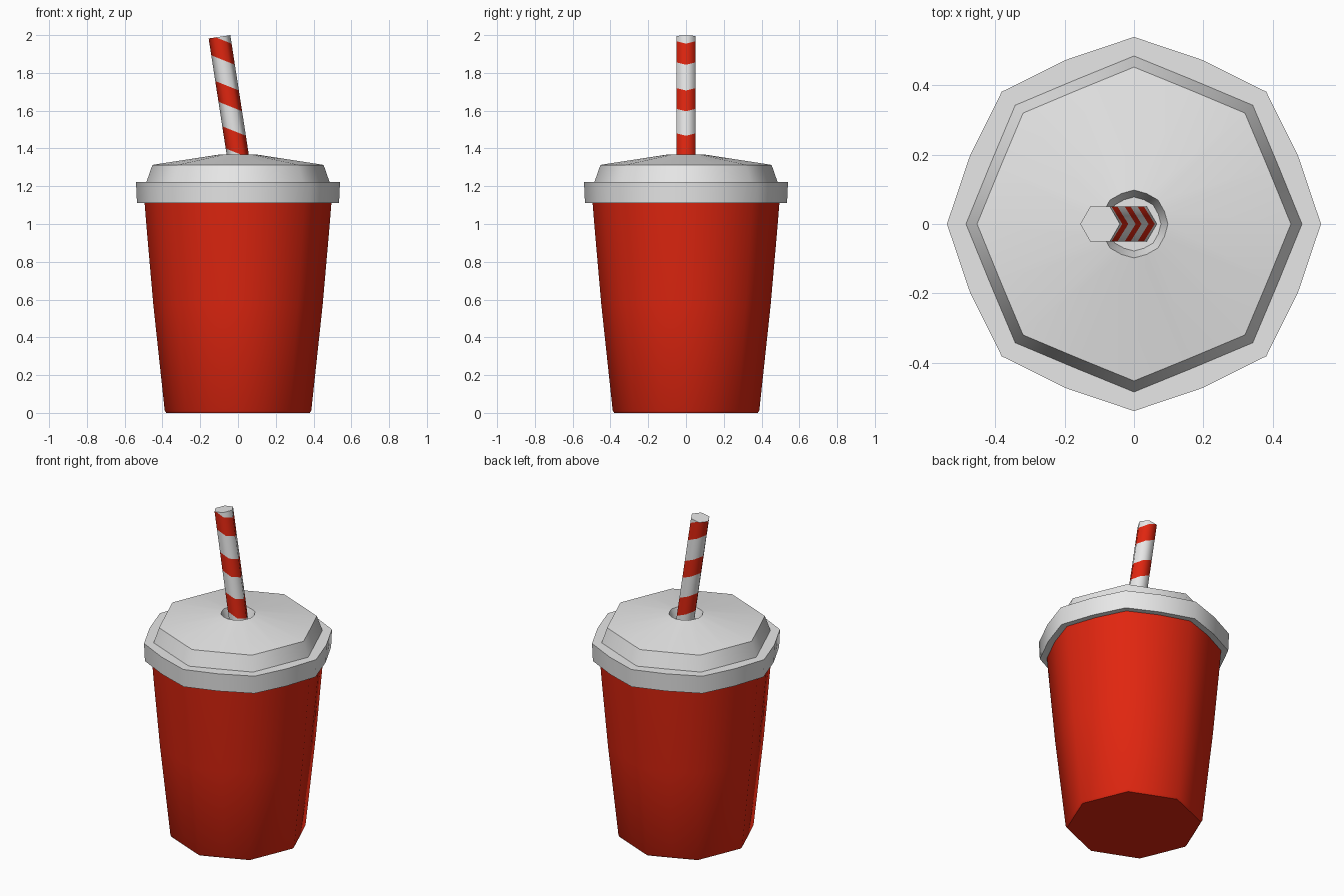
import bpy, bmesh, math
from mathutils import Vector, Matrix

default = bpy.data.objects.get("Cube")
if default:
    bpy.data.objects.remove(default)


def make_material(name, rgb):
    mat = bpy.data.materials.new(name)
    mat.use_nodes = True
    mat.diffuse_color = (*rgb, 1)
    mat.node_tree.nodes["Principled BSDF"].inputs["Base Color"].default_value = (*rgb, 1)
    return mat


red = make_material("bright red", (0.75, 0.019, 0.005))
white = make_material("off white", (0.8, 0.8, 0.8))


def finish(name, bm, materials, angle=50):
    bmesh.ops.recalc_face_normals(bm, faces=bm.faces)
    mesh = bpy.data.meshes.new(name)
    bm.to_mesh(mesh)
    bm.free()
    for mat in materials:
        mesh.materials.append(mat)
    obj = bpy.data.objects.new(name, mesh)
    bpy.context.collection.objects.link(obj)
    bpy.ops.object.select_all(action='DESELECT')
    obj.select_set(True)
    bpy.context.view_layer.objects.active = obj
    bpy.ops.object.shade_smooth_by_angle(angle=math.radians(angle))
    return obj


def faceted_lathe(name, profile, mat):
    """Stack 16-point rings of (radius, z, radius factor between corners)."""
    bm = bmesh.new()
    rings = []
    for radius, z, mid in profile:
        ring = []
        for i in range(16):
            r = radius * (mid if i % 2 else 1)
            a = math.tau * i / 16
            ring.append(bm.verts.new((r * math.cos(a), r * math.sin(a), z)))
        rings.append(ring)
    for low, high in zip(rings, rings[1:]):
        for i in range(16):
            j = (i + 1) % 16
            bm.faces.new((low[i], low[j], high[j], high[i]))
    bm.faces.new(rings[0])
    bm.faces.new(rings[-1])
    return finish(name, bm, [mat])


FLAT, ROUNDED = 0.926, 0.95

# Tapered cup, octagonal at the foot and rounder at the mouth
faceted_lathe("cup", [
    (0.38, 0, FLAT), (0.388, 0.012, FLAT), (0.448, 0.57, 0.94),
    (0.484, 0.98, ROUNDED), (0.496, 1.13, ROUNDED)], red)

# Lid: rim band, ledge, raised wall, shallow dome and straw recess
faceted_lathe("lid", [
    (0.49, 1.115, ROUNDED), (0.535, 1.112, ROUNDED), (0.54, 1.222, ROUNDED),
    (0.485, 1.222, FLAT), (0.453, 1.313, FLAT), (0.098, 1.368, 0.97),
    (0.078, 1.31, 0.97)], white)

# Leaning six-sided straw, cut along its slanted stripe borders
foot, tip = Vector((0.012, 0, 1.28)), Vector((-0.098, 0, 1.991))
axis = tip - foot
bm = bmesh.new()
bmesh.ops.create_cone(bm, cap_ends=True, segments=6, radius1=0.058,
                      radius2=0.058, depth=axis.length)
# Turn a corner toward +x whatever the starting corner is
corner = bm.verts[:][0].co
bmesh.ops.rotate(bm, verts=bm.verts, cent=(0, 0, 0),
                 matrix=Matrix.Rotation(-math.atan2(corner.y, corner.x), 3, 'Z'))
lean = Matrix.Rotation(math.atan2(axis.x, axis.z), 4, 'Y')
bm.transform(Matrix.Translation((foot + tip) / 2) @ lean)

slant = Vector((0.4, 0, 1))
stripes = [(1.375, 1.492), (1.622, 1.732), (1.868, 1.98)]


def stripe_level(point):
    """Height on the straw's axis of the slanted plane through a point."""
    return foot.z + axis.z * (point - foot).dot(slant) / axis.dot(slant)


for border in [z for band in stripes for z in band]:
    centre = foot + axis * ((border - foot.z) / axis.z)
    bmesh.ops.bisect_plane(bm, geom=bm.verts[:] + bm.edges[:] + bm.faces[:],
                           plane_co=centre, plane_no=slant)
bm.normal_update()
for face in bm.faces:
    level = stripe_level(face.calc_center_median())
    is_side = abs(face.normal.dot(axis.normalized())) < 0.5
    if is_side and any(a < level < b for a, b in stripes):
        face.material_index = 1
finish("straw", bm, [white, red], 65)
